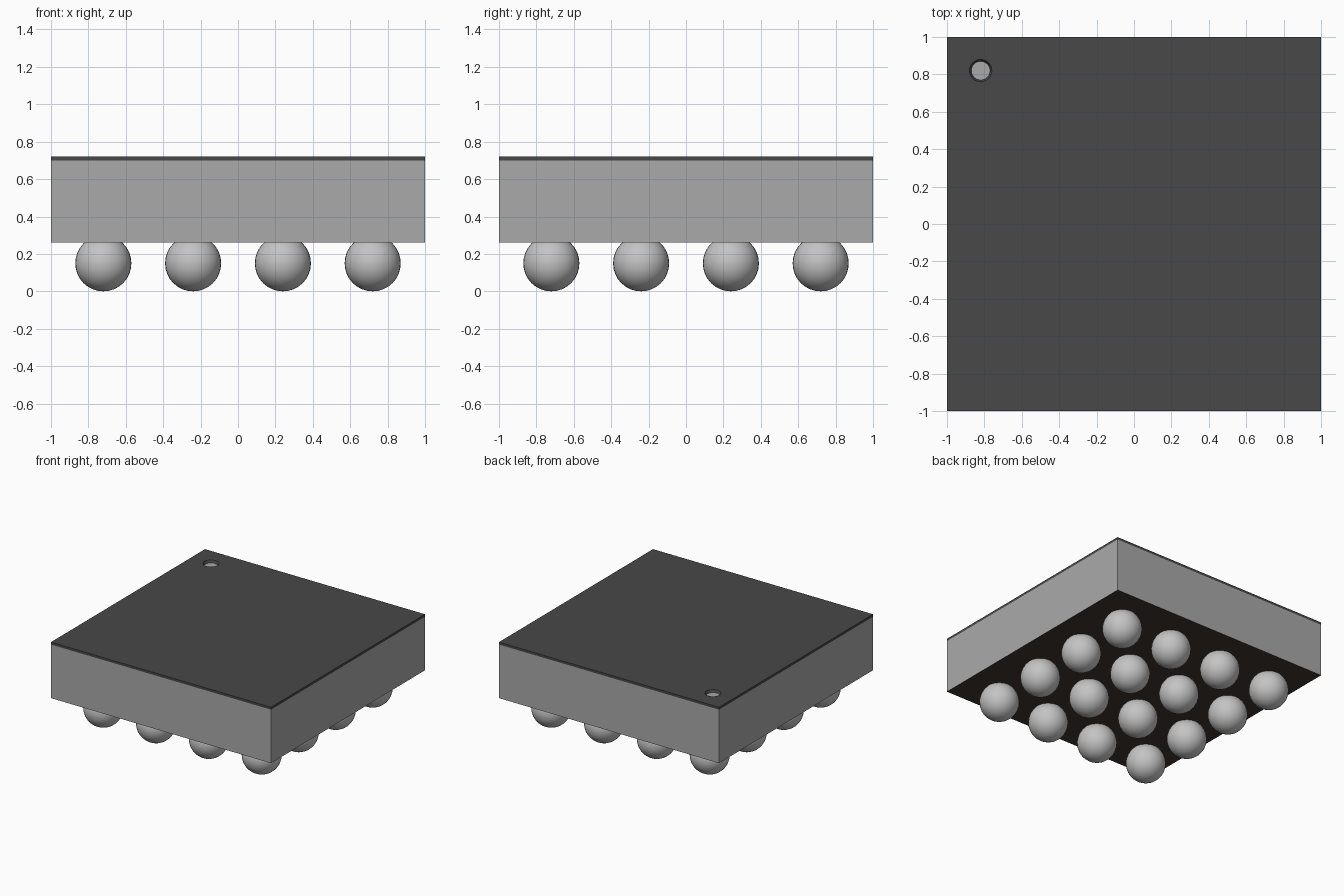
import bpy

cube = bpy.data.objects.get("Cube")
if cube:
    bpy.data.objects.remove(cube, do_unlink=True)

BASE_Z, LID_Z, TOP_Z = 0.26, 0.70, 0.72
BALL_R, PITCH = 0.15, 0.48
MARK = (-0.82, 0.82)


def material(name, rgb):
    mat = bpy.data.materials.new(name)
    mat.use_nodes = True
    color = (*rgb, 1.0)
    mat.diffuse_color = color
    mat.node_tree.nodes["Principled BSDF"].inputs["Base Color"].default_value = color
    return mat


body_gray = material("body gray", (0.40, 0.40, 0.40))
solder_gray = material("solder gray", (0.55, 0.55, 0.55))
lid_black = material("lid charcoal", (0.065, 0.065, 0.065))
underside_brown = material("underside dark brown", (0.05, 0.035, 0.027))


def slab(name, low, high, mat):
    bpy.ops.mesh.primitive_cube_add(size=2, location=(0, 0, (low + high) / 2))
    obj = bpy.context.object
    obj.name = name
    obj.scale.z = (high - low) / 2
    bpy.ops.object.transform_apply(location=False, rotation=False, scale=True)
    obj.data.materials.append(mat)
    return obj


# Package body with a dark underside
body = slab("package_body", BASE_Z, LID_Z, body_gray)
body.data.materials.append(underside_brown)
for face in body.data.polygons:
    if face.normal.z < -0.5:
        face.material_index = 1

# Thin lid with a tapered corner hole that exposes the body
lid = slab("top_layer", LID_Z, TOP_Z, lid_black)
bpy.ops.mesh.primitive_cone_add(vertices=24, radius1=0.045, radius2=0.065, depth=0.04,
                                location=(*MARK, (LID_Z + TOP_Z) / 2))
cutter = bpy.context.object
cutter.name = "corner_mark_cutter"
cutter.hide_render = True
cutter.data.materials.append(lid_black)
cut = lid.modifiers.new("corner mark", "BOOLEAN")
cut.operation = "DIFFERENCE"
cut.solver = "EXACT"
cut.object = cutter
bpy.context.view_layer.objects.active = lid
bpy.ops.object.modifier_apply(modifier=cut.name)
bpy.data.objects.remove(cutter, do_unlink=True)

# Four by four grid of solder balls sharing one mesh
bpy.ops.mesh.primitive_uv_sphere_add(segments=32, ring_count=16, radius=BALL_R)
first = bpy.context.object
bpy.ops.object.shade_smooth()
first.data.materials.append(solder_gray)
for row in range(4):
    for col in range(4):
        ball = first
        if row or col:
            ball = bpy.data.objects.new("ball", first.data)
            bpy.context.collection.objects.link(ball)
        ball.name = f"solder_ball_{row + 1}_{col + 1}"
        ball.location = ((col - 1.5) * PITCH, (row - 1.5) * PITCH, BALL_R)
